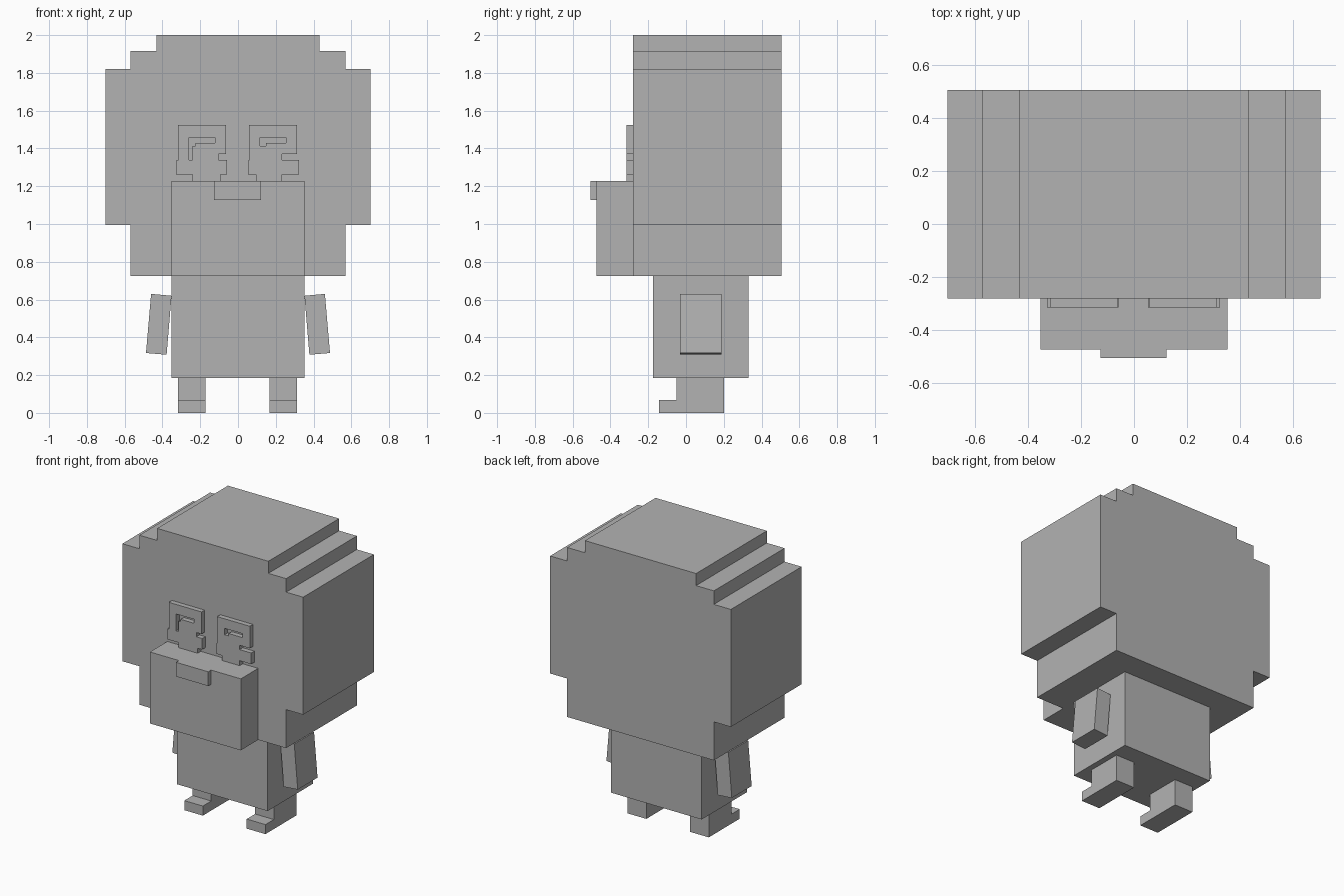
import bpy
import bmesh
from mathutils import Matrix

cube = bpy.data.objects.get("Cube")
if cube:
    bpy.data.objects.remove(cube, do_unlink=True)

# Single plain grey material
GREY = (0.45, 0.45, 0.45, 1.0)
grey = bpy.data.materials.new("plain grey")
grey.use_nodes = True
grey.diffuse_color = GREY
shader = next(n for n in grey.node_tree.nodes if n.type == "BSDF_PRINCIPLED")
shader.inputs["Base Color"].default_value = GREY
shader.inputs["Roughness"].default_value = 0.9

# Turn a flat profile so that it is extruded along the named axis
ALONG_Y = Matrix(((1, 0, 0), (0, 0, -1), (0, 1, 0))).to_4x4()
ALONG_X = Matrix(((0, 0, 1), (1, 0, 0), (0, 1, 0))).to_4x4()


def prism(name, outlines, start, end, turn=ALONG_Y):
    """Extrude a profile, with optional hole outlines, from start to end."""
    curve = bpy.data.curves.new(name, "CURVE")
    curve.dimensions = "2D"
    curve.fill_mode = "BOTH"
    curve.extrude = abs(end - start) / 2
    for outline in outlines:
        spline = curve.splines.new("POLY")
        spline.points.add(len(outline) - 1)
        spline.use_cyclic_u = True
        for point, (u, v) in zip(spline.points, outline):
            point.co = (u, v, 0, 1)
    helper = bpy.data.objects.new(name + " helper", curve)
    bpy.context.collection.objects.link(helper)
    graph = bpy.context.evaluated_depsgraph_get()
    mesh = bpy.data.meshes.new_from_object(helper.evaluated_get(graph))
    bpy.data.objects.remove(helper, do_unlink=True)
    bpy.data.curves.remove(curve)

    middle = (start + end) / 2
    shift = (0, middle, 0) if turn is ALONG_Y else (middle, 0, 0)
    mesh.transform(Matrix.Translation(shift) @ turn)
    bm = bmesh.new()
    bm.from_mesh(mesh)
    bmesh.ops.remove_doubles(bm, verts=bm.verts, dist=0.0005)
    bmesh.ops.recalc_face_normals(bm, faces=bm.faces)
    for face in bm.faces:
        face.smooth = False
    bm.to_mesh(mesh)
    bm.free()
    mesh.name = name
    mesh.materials.clear()
    mesh.materials.append(grey)
    part = bpy.data.objects.new(name, mesh)
    bpy.context.collection.objects.link(part)
    return part


def rectangle(left, right, low, high):
    return [(left, low), (right, low), (right, high), (left, high)]


def mirrored(points):
    return [(-x, z) for x, z in reversed(points)]


# Stepped head block
head_half = [(0.57, 0.725), (0.57, 0.995), (0.702, 0.995), (0.702, 1.82),
             (0.57, 1.82), (0.57, 1.915), (0.432, 1.915), (0.432, 2.0)]
prism("head", [head_half + mirrored(head_half)], -0.28, 0.505)

# Muzzle and nose
prism("muzzle", [rectangle(-0.353, 0.353, 0.725, 1.227)], -0.473, -0.28)
prism("nose", [rectangle(-0.127, 0.122, 1.127, 1.227)], -0.505, -0.473)

# Notched eye plates, each with an angular cut-out
right_eye = [(-0.317, 1.525), (-0.063, 1.525), (-0.063, 1.37), (-0.103, 1.37),
             (-0.103, 1.34), (-0.058, 1.34), (-0.058, 1.262), (-0.093, 1.262),
             (-0.093, 1.227), (-0.24, 1.227), (-0.24, 1.262), (-0.328, 1.262),
             (-0.328, 1.337), (-0.317, 1.337)]
right_gap = [(-0.26, 1.458), (-0.122, 1.458), (-0.122, 1.43), (-0.225, 1.43),
             (-0.225, 1.413), (-0.24, 1.413), (-0.24, 1.34), (-0.26, 1.34)]
left_eye = [(0.058, 1.525), (0.312, 1.525), (0.312, 1.37), (0.233, 1.37),
            (0.233, 1.34), (0.323, 1.34), (0.323, 1.262), (0.233, 1.262),
            (0.233, 1.227), (0.095, 1.227), (0.095, 1.262), (0.053, 1.262),
            (0.053, 1.337), (0.058, 1.337)]
left_gap = [(0.116, 1.458), (0.254, 1.458), (0.254, 1.43),
            (0.148, 1.43), (0.148, 1.413), (0.116, 1.413)]
prism("right_eye", [right_eye, right_gap], -0.315, -0.28)
prism("left_eye", [left_eye, left_gap], -0.315, -0.28)

# Body
prism("body", [rectangle(-0.353, 0.353, 0.185, 0.725)], -0.175, 0.33)

# Slightly splayed arms
arm = [(0.352, 0.62), (0.46, 0.63), (0.487, 0.317), (0.378, 0.308)]
prism("left_arm", [arm], -0.033, 0.187)
prism("right_arm", [mirrored(arm)], -0.033, 0.187)

# Legs with a toe step at the front
leg = [(-0.143, 0), (0.2, 0), (0.2, 0.185), (-0.05, 0.185),
       (-0.05, 0.067), (-0.143, 0.067)]
prism("left_leg", [leg], 0.168, 0.313, ALONG_X)
prism("right_leg", [leg], -0.317, -0.173, ALONG_X)
